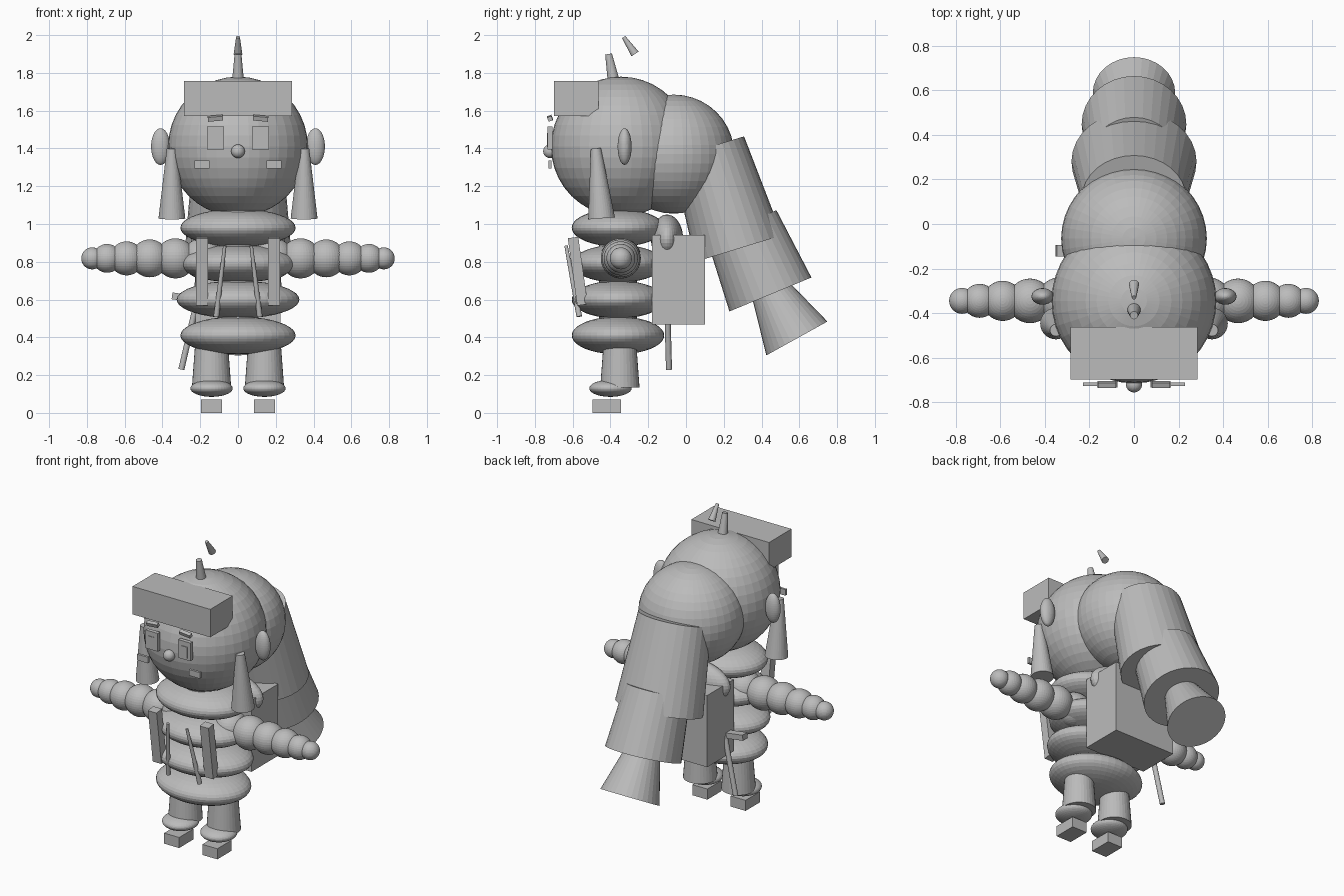
import bpy
import math
from mathutils import Vector

default_cube = bpy.data.objects.get("Cube")
if default_cube:
    bpy.data.objects.remove(default_cube, do_unlink=True)

grey = bpy.data.materials.new("plain grey")
grey.use_nodes = True
grey.diffuse_color = (0.5, 0.5, 0.5, 1)
shader = grey.node_tree.nodes["Principled BSDF"]
shader.inputs["Base Color"].default_value = grey.diffuse_color

# Shared reference positions
body_y = -0.36
head_radius = 0.37
head_centre = Vector((0, -0.345, 1.41))
face_y = -0.72


def finish(name, scale):
    part = bpy.context.object
    part.name = name
    part.scale = scale
    part.data.materials.append(grey)
    return part


def add_ball(name, location, radii):
    bpy.ops.mesh.primitive_uv_sphere_add(segments=40, ring_count=20, location=location)
    return finish(name, radii)


def add_block(name, location, size, tilt_x=0, tilt_y=0):
    rotation = (math.radians(tilt_x), math.radians(tilt_y), 0)
    bpy.ops.mesh.primitive_cube_add(size=1, location=location, rotation=rotation)
    return finish(name, size)


def add_cone(name, bottom, top, bottom_radius, top_radius, widen=1):
    """Frustum between two points, optionally wider along x."""
    start, end = Vector(bottom), Vector(top)
    axis = end - start
    bpy.ops.mesh.primitive_cone_add(vertices=32, radius1=bottom_radius, radius2=top_radius,
                                    depth=axis.length, location=(start + end) / 2)
    part = finish(name, (widen, 1, 1))
    part.rotation_mode = 'QUATERNION'
    part.rotation_quaternion = Vector((0, 0, 1)).rotation_difference(axis)
    return part


def add_tail_section(name, y, z, tilt, length, bottom_radius, top_radius, widen=1):
    """Flared section whose lower end sits at y, z and which leans forward going up."""
    angle = math.radians(tilt)
    bottom = Vector((0, y, z))
    top = bottom + length * Vector((0, -math.sin(angle), math.cos(angle)))
    return add_cone(name, bottom, top, bottom_radius, top_radius, widen)


# Head, the bun behind it and the visor
add_ball("head", head_centre, (head_radius, head_radius, head_radius))
add_ball("hair_bun", (0, -0.065, 1.37), (0.327, 0.32, 0.315))
add_block("visor", (0, -0.58, 1.665), (0.57, 0.235, 0.185))

# Hanging tail in three flared sections
add_tail_section("tail_upper", y=0.28, z=0.87, tilt=17, length=0.56,
                 bottom_radius=0.24, top_radius=0.2, widen=1.17)
add_tail_section("tail_middle", y=0.447, z=0.627, tilt=22.5, length=0.4,
                 bottom_radius=0.235, top_radius=0.2)
add_tail_section("tail_tip", y=0.587, z=0.394, tilt=29, length=0.35,
                 bottom_radius=0.185, top_radius=0.09)

# Antenna with a detached tip
add_cone("antenna_base", (0, -0.38, 1.74), (0, -0.41, 1.9), bottom_radius=0.033, top_radius=0.018)
add_cone("antenna_tip", (0, -0.27, 1.9), (0, -0.33, 1.99), bottom_radius=0.023, top_radius=0.01)

# Puffy ringed torso around a core, with the neck on top
add_cone("neck", (0, body_y, 1), (0, body_y, 1.16), bottom_radius=0.13, top_radius=0.13)
add_cone("torso_core", (0, body_y, 0.34), (0, body_y, 1), bottom_radius=0.1, top_radius=0.1)
for level in range(4):
    ring = add_ball(f"torso_ring_{level + 1}", (0, body_y, 0.98 - 0.19 * level), (0.305, 0.245, 0.1))
    if level == 2:
        ring.scale.x += 0.02

# Backpack with a rounded roll on top
add_block("backpack", (0, -0.04, 0.705), (0.45, 0.28, 0.475))
add_ball("backpack_roll", (0, -0.1, 0.92), (0.25, 0.085, 0.13))

# Mirrored face parts, side locks, straps, arms and legs
add_ball("nose", (0, face_y, 1.385), (0.036, 0.036, 0.036))
for sign, side in ((1, "left"), (-1, "right")):
    face_x = sign * 0.12
    add_block(f"{side}_eye", (face_x, face_y, 1.455), (0.09, 0.026, 0.12))
    add_block(f"{side}_pupil", (face_x, face_y - 0.012, 1.445), (0.045, 0.009, 0.075))
    add_block(f"{side}_eyebrow", (face_x, face_y, 1.56), (0.08, 0.024, 0.024), tilt_x=20, tilt_y=sign * 5)
    add_block(f"{side}_cheek", (sign * 0.19, face_y, 1.315), (0.08, 0.016, 0.04))
    add_ball(f"{side}_ear", (sign * 0.41, -0.325, head_centre.z), (0.05, 0.037, 0.097))
    add_cone(f"{side}_side_lock", (sign * 0.35, -0.447, 1.03), (sign * 0.35, -0.477, 1.4),
             bottom_radius=0.071, top_radius=0.027)

    add_block(f"{side}_strap", (sign * 0.19, -0.573, 0.75), (0.063, 0.056, 0.36), tilt_x=8)
    add_cone(f"{side}_cord", (sign * 0.115, -0.565, 0.51), (sign * 0.07, -0.635, 0.885),
             bottom_radius=0.015, top_radius=0.009)

    # Arm beads shrink towards the hand
    reach = 0.04
    for bead in range(6):
        radius = 0.108 - 0.002 * bead ** 2
        reach += 1.36 * radius
        add_ball(f"{side}_arm_bead_{bead + 1}", (sign * reach, -0.345, 0.818), (radius, radius, radius))

    leg_x = sign * 0.14
    add_cone(f"{side}_leg", (leg_x, body_y + 0.01, 0.135), (leg_x, body_y + 0.01, 0.42),
             bottom_radius=0.104, top_radius=0.083)
    add_ball(f"{side}_ankle_cuff", (leg_x, -0.4, 0.13), (0.112, 0.112, 0.045))
    add_block(f"{side}_foot", (leg_x, -0.42, 0.035), (0.11, 0.15, 0.07))

# Stick with a crossbar at the right hip
add_cone("stick", (-0.3, -0.09, 0.23), (-0.215, -0.1, 0.6), bottom_radius=0.016, top_radius=0.016)
add_block("stick_crossbar", (-0.245, -0.12, 0.605), (0.21, 0.05, 0.036), tilt_y=8)
